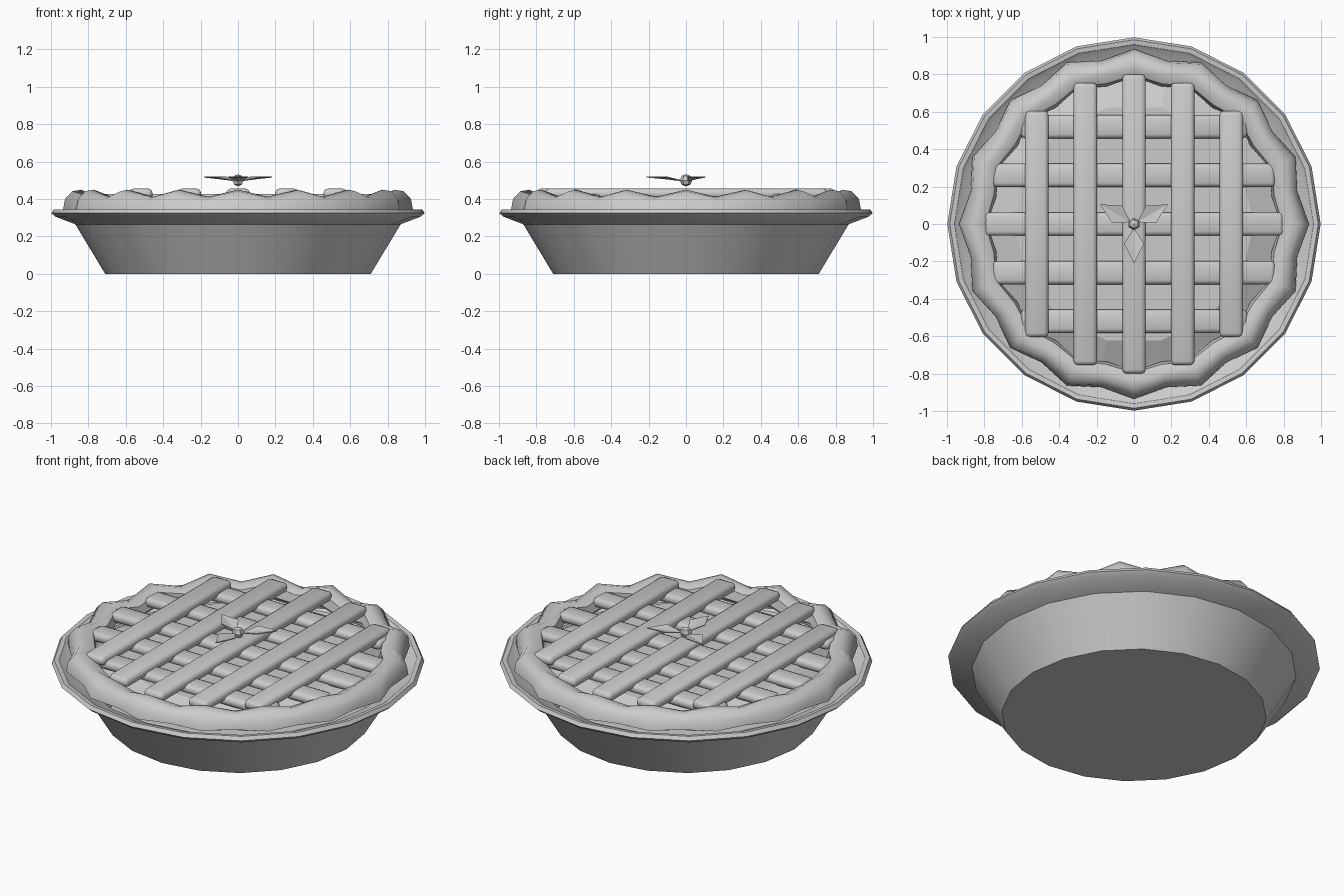
import bpy, bmesh, math
from mathutils import Matrix

if "Cube" in bpy.data.objects:
    bpy.data.objects.remove(bpy.data.objects["Cube"])

mat = bpy.data.materials.new("plain_grey")
mat.diffuse_color = (0.6, 0.6, 0.6, 1)
mat.use_nodes = True
mat.node_tree.nodes["Principled BSDF"].inputs["Base Color"].default_value = mat.diffuse_color


def finish(name, bm, angle=None):
    bmesh.ops.recalc_face_normals(bm, faces=bm.faces)
    me = bpy.data.meshes.new(name)
    bm.to_mesh(me)
    bm.free()
    me.materials.append(mat)
    ob = bpy.data.objects.new(name, me)
    bpy.context.collection.objects.link(ob)
    if angle:
        bpy.ops.object.select_all(action='DESELECT')
        ob.select_set(True)
        bpy.context.view_layer.objects.active = ob
        bpy.ops.object.shade_smooth_by_angle(angle=math.radians(angle))
    return ob


def lathe(bm, n, profile, closed=False, caps=()):
    """profile(i) gives the (r, z) points of ring section i"""
    cols = []
    for i in range(n):
        a = 2 * math.pi * i / n
        cols.append([bm.verts.new((r * math.cos(a), r * math.sin(a), z)) for r, z in profile(i)])
    m = len(cols[0])
    for i in range(n):
        p, q = cols[i], cols[(i + 1) % n]
        for j in range(m if closed else m - 1):
            k = (j + 1) % m
            bm.faces.new((p[j], q[j], q[k], p[k]))
    for c in caps:
        bm.faces.new([col[c] for col in cols])


# pie dish: 20 sided, flared rim, hollow inside
bm = bmesh.new()
dish = [(0.71, 0), (0.87, 0.265), (0.975, 0.305), (0.998, 0.325), (0.985, 0.345),
        (0.96, 0.342), (0.945, 0.328), (0.85, 0.29), (0.69, 0.03)]
lathe(bm, 20, lambda i: dish, caps=(0, -1))
finish("pie_dish", bm, 35)

# filling: shallow faceted mound
bm = bmesh.new()
fill = [(0.82, 0.30), (0.64, 0.385)]
lathe(bm, 14, lambda i: fill, caps=(0, -1))
finish("filling", bm)

# crimped crust: 16 scallops, alternating peak and valley sections
bm = bmesh.new()
peak = [(0.935, 0.345), (0.925, 0.40), (0.885, 0.442), (0.835, 0.45), (0.795, 0.425), (0.785, 0.36), (0.82, 0.325), (0.89, 0.325)]
valley = [(0.89, 0.34), (0.88, 0.375), (0.85, 0.405), (0.81, 0.412), (0.765, 0.395), (0.75, 0.35), (0.78, 0.32), (0.85, 0.32)]
lathe(bm, 32, lambda i: valley if i % 2 else peak, closed=True)
finish("crimped_crust", bm, 50)


# lattice strips: five across, five on top lengthwise
def strip(name, length, pos, turned):
    bm = bmesh.new()
    bmesh.ops.create_cube(bm, size=1)
    bmesh.ops.scale(bm, vec=(0.125, length, 0.055), verts=bm.verts)
    bmesh.ops.bevel(bm, geom=bm.edges[:], offset=0.022, segments=2, profile=0.5, affect='EDGES')
    if turned:
        bmesh.ops.rotate(bm, matrix=Matrix.Rotation(math.pi / 2, 3, 'Z'), verts=bm.verts)
    bmesh.ops.translate(bm, vec=pos, verts=bm.verts)
    finish(name, bm, 50)


for i, half in enumerate((0.605, 0.755, 0.80, 0.755, 0.605)):
    c = (i - 2) * 0.26
    strip(f"cross_strip_{i + 1}", 2 * half, (0, c, 0.400), True)
    strip(f"long_strip_{i + 1}", 2 * half, (c, 0, 0.428), False)

# three pastry leaves, folded slightly along the midrib
for i in range(3):
    bm = bmesh.new()
    pts = [(0.02, 0, 0.5), (0.105, 0.053, 0.521), (0.21, 0, 0.52), (0.105, -0.053, 0.521), (0.105, 0, 0.51)]
    top = [bm.verts.new(p) for p in pts]
    low = [bm.verts.new((x, y, z - 0.005)) for x, y, z in pts]
    for j in range(4):
        k = (j + 1) % 4
        bm.faces.new((top[j], top[k], top[4]))
        bm.faces.new((low[k], low[j], low[4]))
        bm.faces.new((top[j], low[j], low[k], top[k]))
    bmesh.ops.rotate(bm, matrix=Matrix.Rotation(math.radians(30 + 120 * i), 3, 'Z'), verts=bm.verts)
    finish(f"leaf_{i + 1}", bm)

# small faceted berry at the centre
bm = bmesh.new()
bmesh.ops.create_uvsphere(bm, u_segments=6, v_segments=4, radius=0.033)
bmesh.ops.translate(bm, vec=(0, 0, 0.5), verts=bm.verts)
finish("centre_berry", bm)
